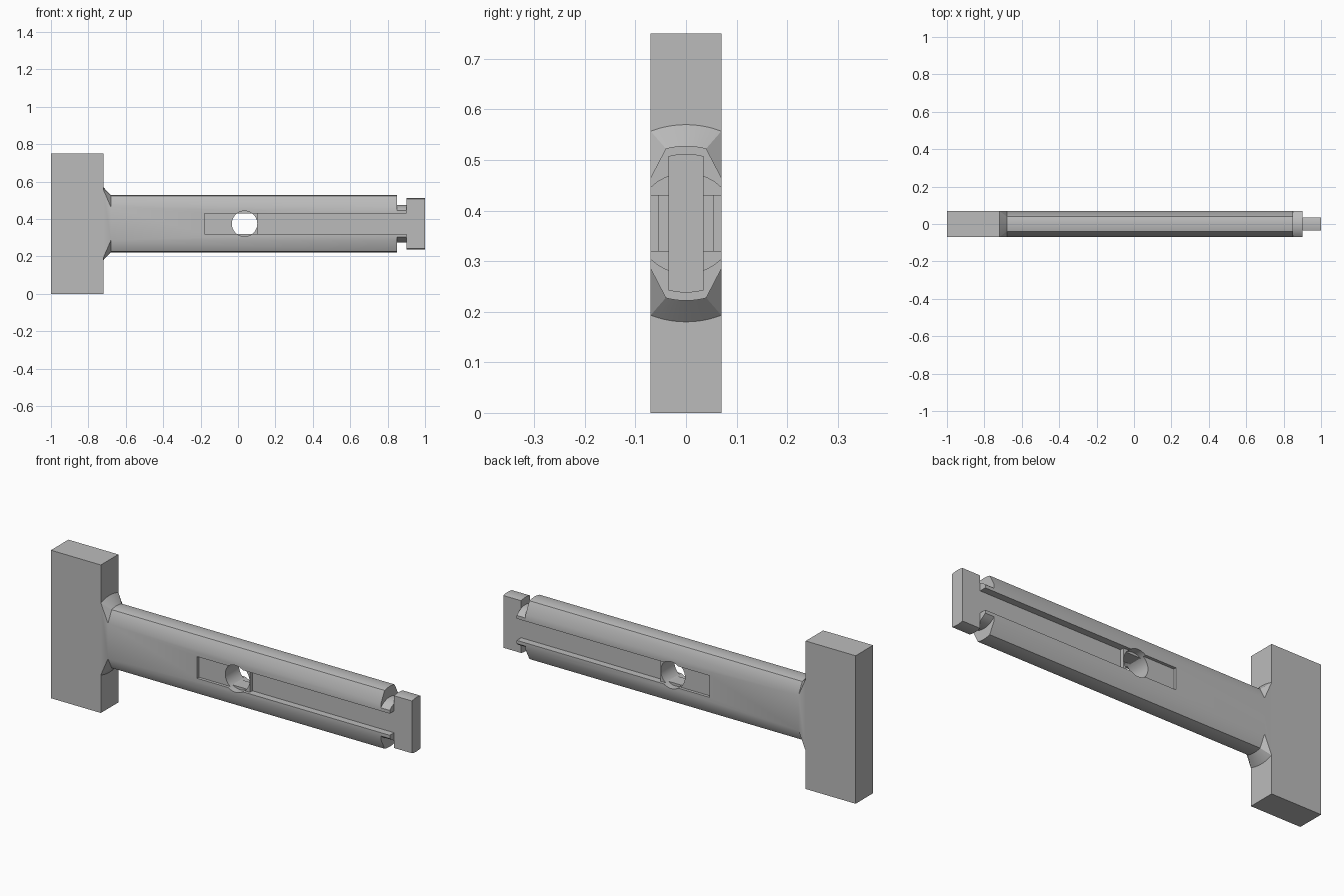
import bpy, bmesh, math
from mathutils import Vector

if "Cube" in bpy.data.objects:
    bpy.data.objects.remove(bpy.data.objects["Cube"], do_unlink=True)

MID = 0.375      # height of the long axis
WIDE = 0.07      # half thickness of the body
CORE = 0.035     # half thickness of the head and slot floor

grey = bpy.data.materials.new("plain grey")
grey.use_nodes = True
grey.diffuse_color = (0.5, 0.5, 0.5, 1)
grey.node_tree.nodes["Principled BSDF"].inputs["Base Color"].default_value = (0.5, 0.5, 0.5, 1)


def loft(name, rings):
    """Closed solid through rings of equal length."""
    bm = bmesh.new()
    loops = [[bm.verts.new(p) for p in ring] for ring in rings]
    for a, b in zip(loops, loops[1:]):
        for i in range(len(a)):
            j = (i + 1) % len(a)
            bm.faces.new((a[i], a[j], b[j], b[i]))
    bm.faces.new(loops[0])
    bm.faces.new(loops[-1])
    bmesh.ops.remove_doubles(bm, verts=bm.verts, dist=1e-5)
    bmesh.ops.recalc_face_normals(bm, faces=bm.faces)
    mesh = bpy.data.meshes.new(name)
    bm.to_mesh(mesh)
    bm.free()
    mesh.materials.append(grey)
    obj = bpy.data.objects.new(name, mesh)
    bpy.context.collection.objects.link(obj)
    return obj


def arc_ring(x, radius, arc_half, width, side=None, steps=10):
    """Cross-section with arched top and bottom and flat sides."""
    if side is None:
        side = math.sqrt(radius ** 2 - width ** 2)
    half = [(width, side)]
    for i in range(steps + 1):
        y = arc_half * (1 - 2 * i / steps)
        half.append((y, math.sqrt(radius ** 2 - y * y)))
    half.append((-width, side))
    pts = half + [(-y, -z) for y, z in half]
    return [Vector((x, y, MID + z)) for y, z in pts]


def box(name, x0, x1, y0, y1, z0, z1):
    return loft(name, [[(x, y0, z0), (x, y1, z0), (x, y1, z1), (x, y0, z1)]
                       for x in (x0, x1)])


def round_cutter(name, y0, y1, limit):
    """Cylinder along y, flattened at a given half height."""
    rings = []
    for y in (y0, y1):
        ring = []
        for i in range(48):
            a = math.tau * i / 48
            z = max(-limit, min(limit, 0.068 * math.sin(a)))
            ring.append((0.035 + 0.068 * math.cos(a), y, MID + z))
        rings.append(ring)
    return loft(name, rings)


# Solid parts
block = box("end_block", -1, -0.72, -WIDE, WIDE, 0, 0.75)
shaft = loft("shaft", [
    arc_ring(-0.72, 0.195, WIDE, WIDE),
    arc_ring(-0.68, 0.153, 0.04, WIDE, 0.09),
    arc_ring(0.85, 0.153, 0.04, WIDE, 0.09),
])
neck = loft("neck", [arc_ring(x, 0.1, WIDE, WIDE) for x in (0.85, 0.9)])
head = loft("cross_head", [arc_ring(x, 0.137, CORE, CORE) for x in (0.9, 1)])

# Slots on both faces, with a shallow and a deep stretch, and the cross hole
cutters = []
for s in (-1, 1):
    cutters.append(box("deep_slot_cutter", 0.105, 0.95, s * CORE, s * 0.1, 0.32, 0.43))
    cutters.append(box("shallow_slot_cutter", -0.18, 0.12, s * 0.055, s * 0.1, 0.32, 0.43))
    cutters.append(round_cutter("hole_rim_cutter", s * CORE, s * 0.1, 1))
cutters.append(round_cutter("hole_cutter", -0.04, 0.04, 0.055))


def cut(obj, tools):
    for tool in tools:
        mod = obj.modifiers.new("cut", 'BOOLEAN')
        mod.operation = 'DIFFERENCE'
        mod.solver = 'EXACT'
        mod.object = tool
    bpy.context.view_layer.update()
    graph = bpy.context.evaluated_depsgraph_get()
    result = bpy.data.meshes.new_from_object(obj.evaluated_get(graph))
    obj.modifiers.clear()
    obj.data = result


cut(shaft, cutters)
cut(neck, [c for c in cutters if c.name.startswith("deep")])
for tool in cutters:
    bpy.data.objects.remove(tool, do_unlink=True)

# Smooth the gentle curves, keep the hard edges
bpy.ops.object.select_all(action='DESELECT')
for obj in (block, shaft, neck, head):
    obj.select_set(True)
bpy.context.view_layer.objects.active = shaft
bpy.ops.object.shade_smooth_by_angle(angle=math.radians(30))
